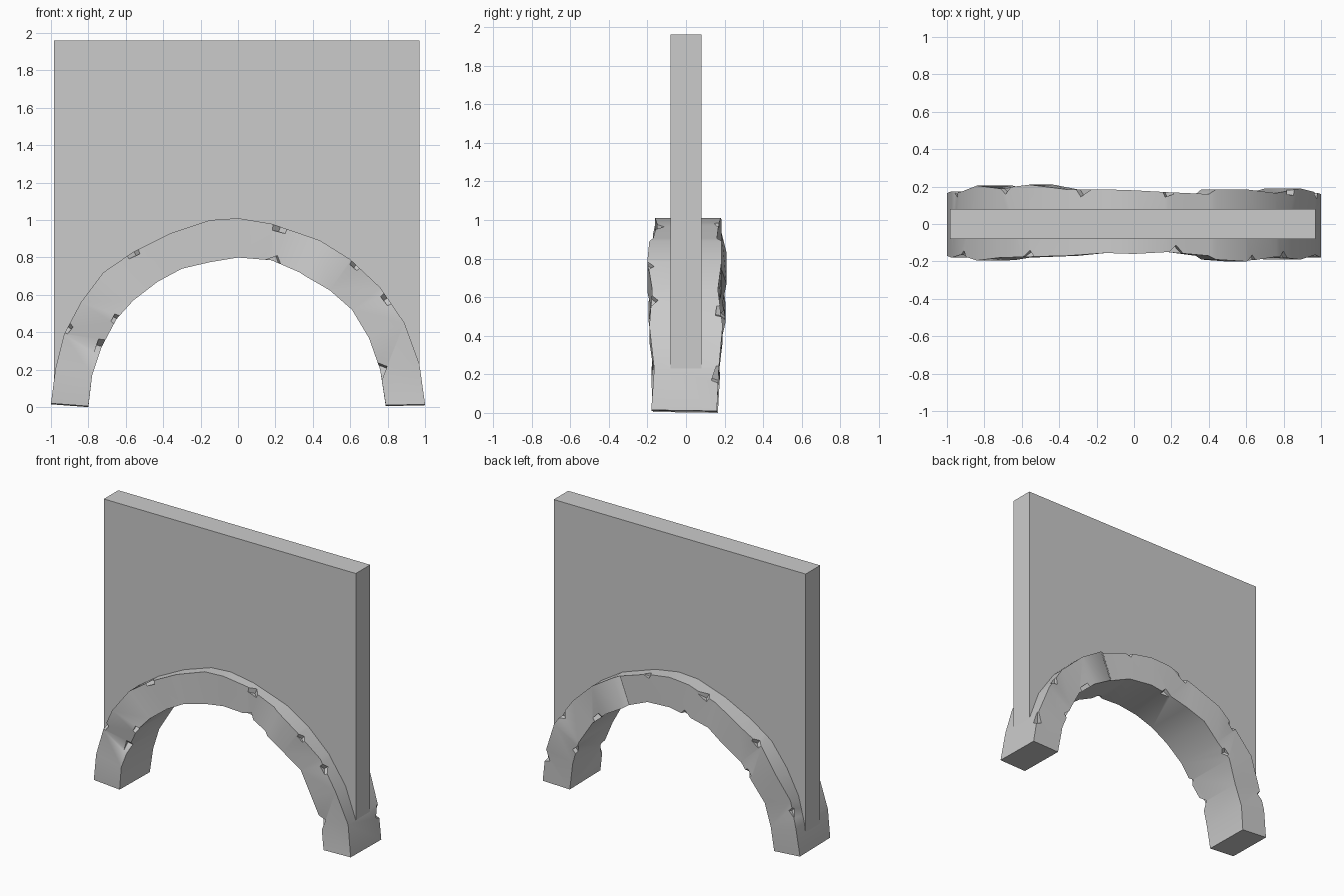
import bpy, bmesh, math
from mathutils import Vector

if "Cube" in bpy.data.objects:
    bpy.data.objects.remove(bpy.data.objects["Cube"])

# Arch stations, left to right: outer x, outer z, inner x, inner z, front y, back y
STATIONS = [
    (-1.00, 0.02, -0.80, 0.005, -0.17, 0.165),
    (-0.975, 0.21, -0.78, 0.17, -0.18, 0.175),
    (-0.93, 0.39, -0.73, 0.32, -0.165, 0.17),
    (-0.84, 0.56, -0.65, 0.47, -0.195, 0.205),
    (-0.72, 0.72, -0.56, 0.57, -0.18, 0.19),
    (-0.56, 0.83, -0.43, 0.67, -0.175, 0.21),
    (-0.36, 0.93, -0.30, 0.74, -0.17, 0.185),
    (-0.15, 1.00, -0.15, 0.775, -0.155, 0.185),
    (0.00, 1.01, 0.00, 0.80, -0.16, 0.18),
    (0.18, 0.98, 0.18, 0.785, -0.15, 0.17),
    (0.40, 0.905, 0.33, 0.72, -0.17, 0.16),
    (0.44, 0.89, 0.36, 0.70, -0.19, 0.185),
    (0.60, 0.79, 0.49, 0.625, -0.20, 0.185),
    (0.76, 0.64, 0.61, 0.52, -0.175, 0.165),
    (0.89, 0.45, 0.70, 0.37, -0.19, 0.19),
    (0.97, 0.23, 0.76, 0.20, -0.165, 0.17),
    (1.00, 0.015, 0.79, 0.01, -0.18, 0.16),
]

# Chips: position along stations, outer edge?, front face?
CHIPS = [
    (2.2, 1, 1), (5.0, 1, 1), (9.2, 1, 1), (12.2, 1, 1), (13.3, 1, 1),
    (2.0, 0, 1), (3.0, 0, 1), (9.1, 0, 1), (15.0, 0, 1),
    (1.6, 1, 0), (4.2, 1, 0), (6.4, 1, 0), (9.0, 1, 0), (13.6, 1, 0), (15.2, 1, 0),
    (3.4, 0, 0), (7.2, 0, 0), (12.6, 0, 0), (14.4, 0, 0),
]


def make_object(name, bm):
    bmesh.ops.recalc_face_normals(bm, faces=bm.faces)
    mesh = bpy.data.meshes.new(name)
    bm.to_mesh(mesh)
    bm.free()
    ob = bpy.data.objects.new(name, mesh)
    bpy.context.collection.objects.link(ob)
    return ob


def edge_point(t, outer, front):
    i = min(int(t), len(STATIONS) - 2)
    s = Vector(STATIONS[i]).lerp(Vector(STATIONS[i + 1]), t - i)
    x, z = (s[0], s[1]) if outer else (s[2], s[3])
    return Vector((x, s[4] if front else s[5], z))


# Stone arch: rectangular section swept through the stations
bm = bmesh.new()
rings = []
for ox, oz, ix, iz, yf, yb in STATIONS:
    rings.append([bm.verts.new(p) for p in
                  ((ox, yf, oz), (ix, yf, iz), (ix, yb, iz), (ox, yb, oz))])
for a, b in zip(rings, rings[1:]):
    for k in range(4):
        j = (k + 1) % 4
        bm.faces.new((a[k], a[j], b[j], b[k]))
bm.faces.new(rings[0])
bm.faces.new(rings[-1])
bmesh.ops.translate(bm, verts=[v for r in (rings[0], rings[-1]) for v in r if v.co.y > 0],
                    vec=(0, 0, -0.005))
arch = make_object("stone_arch", bm)

# Chipped edges: cubes pushed corner-first into the arch edges
bm = bmesh.new()
SIZE = 0.14
for n, (t, outer, front) in enumerate(CHIPS):
    p = edge_point(t, outer, front)
    radial = Vector((p.x, 0, p.z)).normalized() * (1 if outer else -1)
    out = (radial + Vector((0, -1 if front else 1, 0))).normalized()
    depth = 0.035 + 0.007 * (n % 3)
    rot = Vector((1, 1, 1)).rotation_difference(out).to_matrix().to_4x4()
    verts = bmesh.ops.create_cube(bm, size=SIZE)["verts"]
    bmesh.ops.transform(bm, matrix=rot, verts=verts)
    bmesh.ops.translate(bm, verts=verts, vec=p + out * (SIZE * 0.866 - depth))
cutter = make_object("chip_cutter", bm)
cutter.hide_render = True
mod = arch.modifiers.new("chips", "BOOLEAN")
mod.operation = "DIFFERENCE"
mod.solver = "EXACT"
mod.use_self = True
mod.object = cutter
bpy.context.view_layer.objects.active = arch
arch.select_set(True)
bpy.ops.object.modifier_apply(modifier=mod.name)
bpy.data.objects.remove(cutter)
bpy.ops.object.shade_smooth_by_angle(angle=math.radians(35))

# Wall panel: its lower edge is buried inside the arch
outline = [(0.97, 1.96), (-0.985, 1.96), (-0.985, 0.15)]
outline += [((s[0] + s[2]) / 2, (s[1] + s[3]) / 2) for s in STATIONS[1:-1]]
outline += [(0.97, 0.15)]
bm = bmesh.new()
face = bm.faces.new([bm.verts.new((x, -0.08, z)) for x, z in outline])
ext = bmesh.ops.extrude_face_region(bm, geom=[face])
bmesh.ops.translate(bm, verts=[g for g in ext["geom"] if isinstance(g, bmesh.types.BMVert)],
                    vec=(0, 0.16, 0))
make_object("wall_panel", bm)
